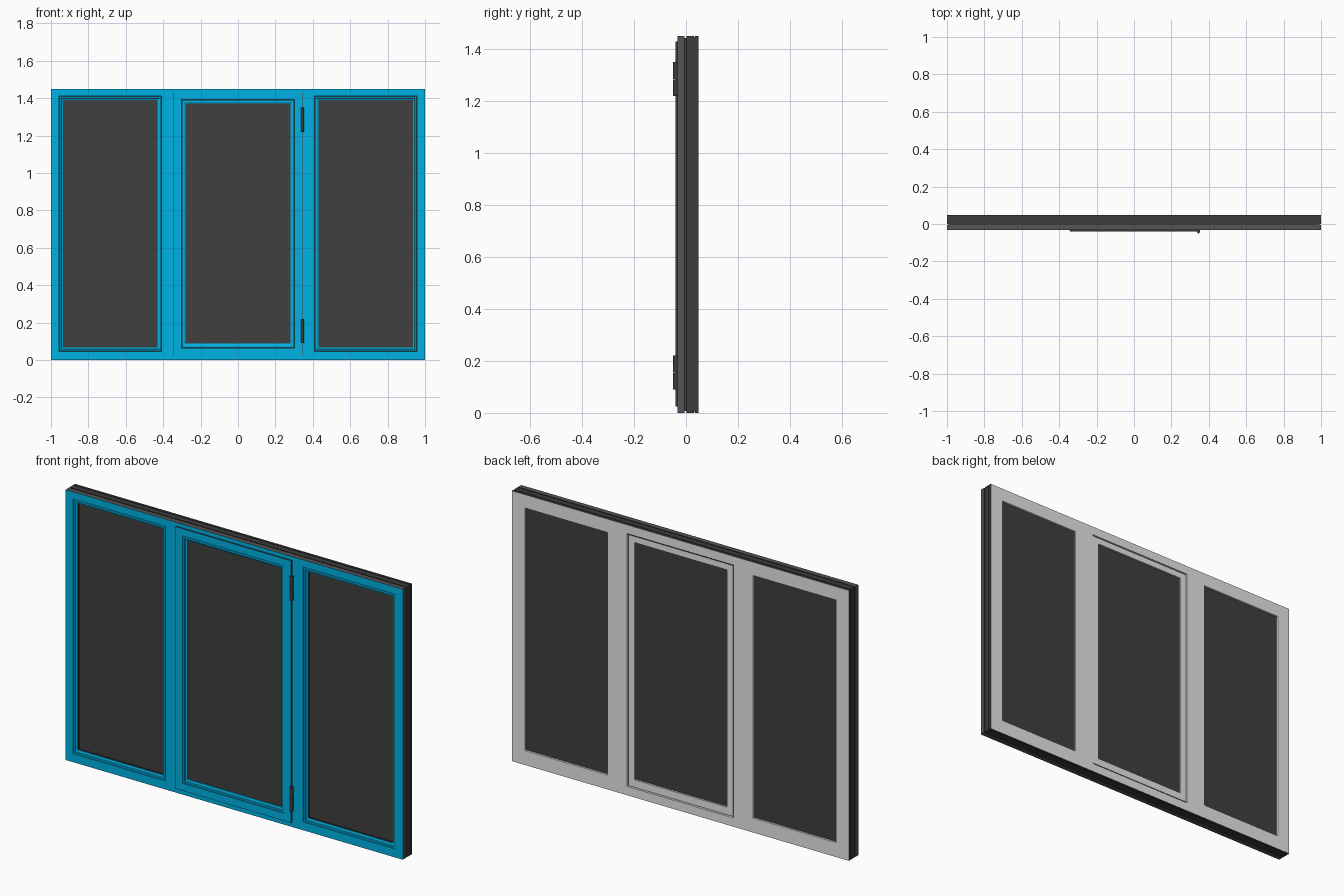
import bpy, bmesh, math

cube = bpy.data.objects.get("Cube")
if cube:
    bpy.data.objects.remove(cube, do_unlink=True)


def material(name, rgb):
    m = bpy.data.materials.new(name)
    m.use_nodes = True
    m.diffuse_color = (*rgb, 1)
    m.node_tree.nodes["Principled BSDF"].inputs["Base Color"].default_value = (*rgb, 1)
    return m


BLUE = material("blue_paint", (0.0, 0.45, 0.78))
WHITE = material("white_paint", (0.85, 0.85, 0.85))
DARK = material("dark_rubber", (0.045, 0.045, 0.045))
GREY = material("grey_shell_edge", (0.09, 0.09, 0.09))
GLASS = material("dark_glass", (0.05, 0.05, 0.05))
TOP = 1.45


def finish(name, bm, mats):
    mesh = bpy.data.meshes.new(name)
    bm.to_mesh(mesh)
    bm.free()
    for m in mats:
        mesh.materials.append(m)
    obj = bpy.data.objects.new(name, mesh)
    bpy.context.collection.objects.link(obj)
    return obj


def plate(name, outer, holes, y0, y1, front, back, edge=DARK, reveal=DARK):
    """Slab between y0 and y1 with rectangular holes; rects are (x0, x1, z0, z1)."""
    rects = [outer] + holes
    xs = sorted({v for r in rects for v in r[:2]})
    zs = sorted({v for r in rects for v in r[2:]})
    bm = bmesh.new()
    for xa, xb in zip(xs, xs[1:]):
        for za, zb in zip(zs, zs[1:]):
            cx, cz = (xa + xb) / 2, (za + zb) / 2
            if any(h[0] < cx < h[1] and h[2] < cz < h[3] for h in holes):
                continue
            bm.faces.new([bm.verts.new((x, y0, z)) for x, z in
                          ((xa, za), (xb, za), (xb, zb), (xa, zb))])
    bmesh.ops.remove_doubles(bm, verts=bm.verts, dist=1e-5)
    solid = bmesh.ops.extrude_face_region(bm, geom=bm.faces[:], use_keep_orig=True)
    moved = [g for g in solid["geom"] if isinstance(g, bmesh.types.BMVert)]
    bmesh.ops.translate(bm, verts=moved, vec=(0, y1 - y0, 0))
    bmesh.ops.recalc_face_normals(bm, faces=bm.faces)
    bm.normal_update()
    for f in bm.faces:
        c = f.calc_center_median()
        rim = min(c.x - outer[0], outer[1] - c.x, c.z - outer[2], outer[3] - c.z) < 1e-4
        if abs(f.normal.y) > 0.5:
            f.material_index = 0 if f.normal.y < 0 else 1
        else:
            f.material_index = 2 if rim else 3
    return finish(name, bm, [front, back, edge, reveal])


def moulding(name, rect, profile, mat):
    """Sweep a closed (inset, y) profile round a rectangle with mitred corners."""
    x0, x1, z0, z1 = rect
    bm = bmesh.new()
    loops = [[bm.verts.new(c) for c in ((x0 + d, y, z0 + d), (x1 - d, y, z0 + d),
                                        (x1 - d, y, z1 - d), (x0 + d, y, z1 - d))]
             for d, y in profile]
    for a, b in zip(loops, loops[1:] + loops[:1]):
        for i in range(4):
            j = (i + 1) % 4
            bm.faces.new((a[i], a[j], b[j], b[i]))
    bmesh.ops.recalc_face_normals(bm, faces=bm.faces)
    return finish(name, bm, [mat])


def inset(r, d):
    return (r[0] + d, r[1] - d, r[2] + d, r[3] - d)


def bead_profile(y, back):
    return [(0.003, back), (0.003, y), (0.012, y), (0.013, y + 0.004),
            (0.022, y + 0.008), (0.022, back)]


# Layout rectangles
outer = (-1, 1, 0, TOP)
left_bay = (0.408, 0.958, 0.045, 1.412)
right_bay = (-0.958, -0.408, 0.045, 1.412)
left_rear = (0.431, 0.923, 0.077, 1.378)
right_rear = (-0.923, -0.431, 0.077, 1.378)
sash_lip = (-0.343, 0.343, 0.025, 1.43)
sash_bay = (-0.302, 0.302, 0.065, 1.392)
vent = (-0.316, 0.316, 0.047, 1.403)

# Fixed frame: painted front shell, recessed core, ribbed rear shell
plate("frame_front", outer, [left_bay, right_bay, vent], -0.032, -0.005,
      BLUE, DARK, GREY, BLUE)
core_holes = [inset(left_bay, 0.024), inset(right_bay, 0.024), vent]
rear_holes = [left_rear, right_rear, vent]
plate("frame_core", inset(outer, 0.007), core_holes, -0.005, 0.001, DARK, DARK)
plate("frame_middle", outer, rear_holes, 0.001, 0.031, DARK, DARK)
plate("frame_rib", inset(outer, 0.004), rear_holes, 0.031, 0.035, DARK, DARK)
plate("frame_back", outer, rear_holes, 0.035, 0.048, DARK, WHITE, DARK, WHITE)

# Opening sash: dark side seal, overlapping lip, collar and body
seal = (sash_lip[0] - 0.003, sash_lip[1] + 0.003, sash_lip[2], sash_lip[3])
plate("sash_seal", seal, [sash_bay], -0.034, -0.032, DARK, DARK)
plate("sash_lip", sash_lip, [sash_bay], -0.040, -0.034, BLUE, DARK, DARK, BLUE)
plate("sash_collar", inset(vent, 0.005), [sash_bay], -0.032, -0.018, DARK, DARK, DARK, BLUE)
plate("sash_body", inset(vent, 0.005), [inset(sash_bay, 0.027)], -0.018, 0.045,
      DARK, WHITE, DARK, WHITE)

# Glazing beads and panes
for side, bay in (("left", left_bay), ("right", right_bay)):
    moulding(side + "_bead", bay, bead_profile(-0.030, -0.005), BLUE)
    plate(side + "_seal", inset(bay, 0.021), [inset(bay, 0.026)], -0.018, -0.005, DARK, DARK)
    plate(side + "_glass", inset(bay, 0.023), [], -0.014, 0.037, GLASS, GLASS)
moulding("sash_bead", sash_bay, bead_profile(-0.038, -0.018), BLUE)
plate("sash_glass", inset(sash_bay, 0.022), [], -0.022, 0.035, GLASS, GLASS)

# Hinges: two knuckles on a leaf
for label, z in (("lower", 0.155), ("upper", 1.285)):
    plate(label + "_hinge_leaf", (0.338, 0.352, z - 0.065, z + 0.065), [],
          -0.043, -0.032, DARK, DARK)
    bm = bmesh.new()
    for k in (-1, 1):
        made = bmesh.ops.create_cone(bm, cap_ends=True, segments=16, radius1=0.008,
                                     radius2=0.008, depth=0.064)
        bmesh.ops.translate(bm, verts=made["verts"], vec=(0.345, -0.042, z + k * 0.033))
    pin = finish(label + "_hinge_knuckles", bm, [DARK])
    bpy.ops.object.select_all(action="DESELECT")
    pin.select_set(True)
    bpy.context.view_layer.objects.active = pin
    bpy.ops.object.shade_smooth_by_angle(angle=math.radians(40))
